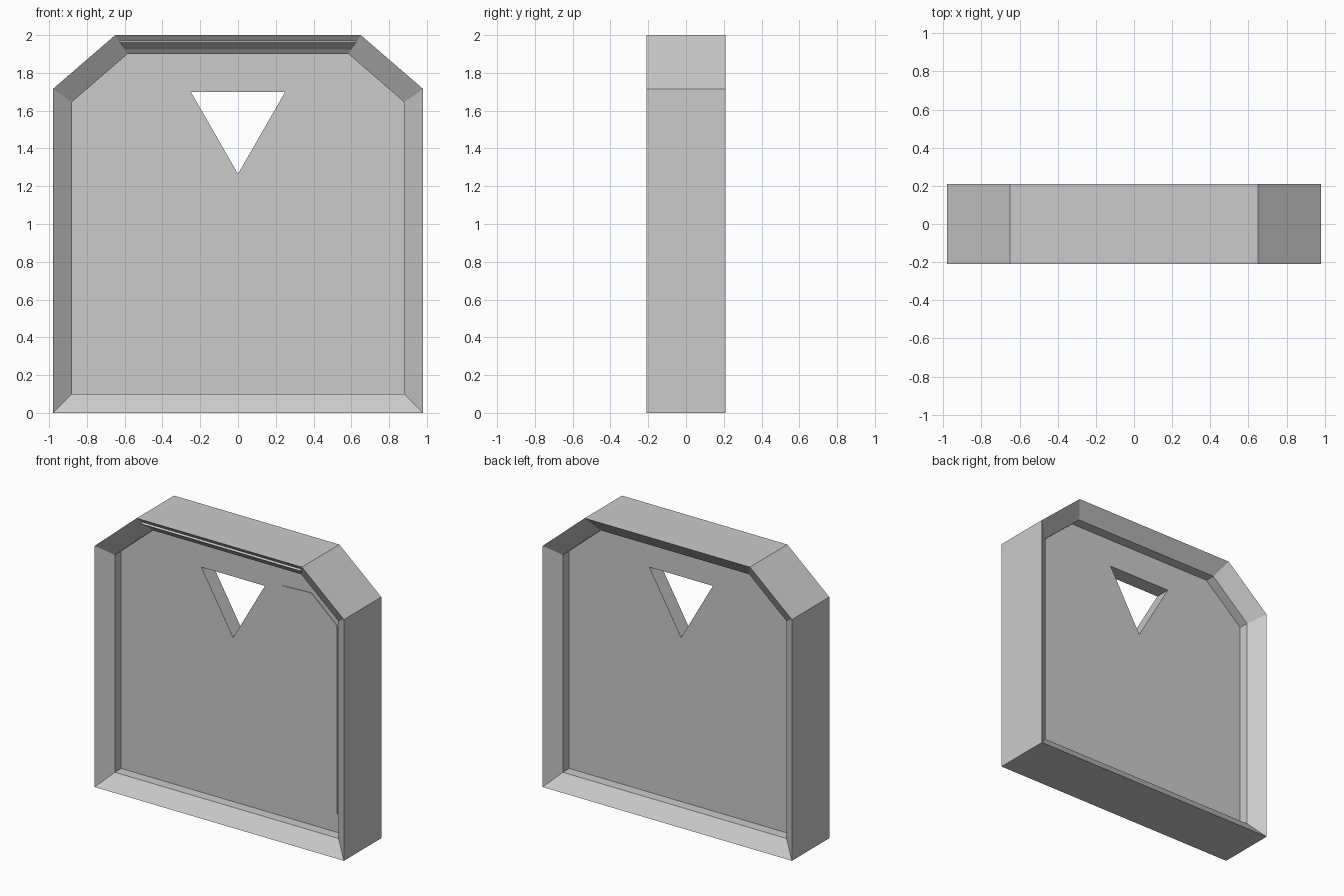
import bpy, bmesh

if "Cube" in bpy.data.objects:
    bpy.data.objects.remove(bpy.data.objects["Cube"])

OUTER = [(-0.98, 0), (0.98, 0), (0.98, 1.715), (0.65, 2), (-0.65, 2), (-0.98, 1.715)]
INNER = [(-0.88, 0.1), (0.88, 0.1), (0.88, 1.645), (0.585, 1.9), (-0.585, 1.9), (-0.88, 1.645)]
HOLE = [(-0.25, 1.7), (0, 1.265), (0.25, 1.7)]
FRONT, LIP, PANEL = -0.21, -0.127, -0.055


def finish(bm, name):
    bmesh.ops.recalc_face_normals(bm, faces=bm.faces)
    mesh = bpy.data.meshes.new(name)
    bm.to_mesh(mesh)
    bm.free()
    obj = bpy.data.objects.new(name, mesh)
    bpy.context.collection.objects.link(obj)
    return obj


def ring(bm, pts, y):
    return [bm.verts.new((x, y, z)) for x, z in pts]


def bridge(bm, a, b):
    for i in range(len(a)):
        j = (i + 1) % len(a)
        bm.faces.new((a[i], a[j], b[j], b[i]))


def loop_edges(bm, ringv):
    result = []
    for i, v in enumerate(ringv):
        w = ringv[(i + 1) % len(ringv)]
        result.append(bm.edges.get((v, w)) or bm.edges.new((v, w)))
    return result


def prism(name, a, b):
    # closed solid between two matching polygons
    bm = bmesh.new()
    va, vb = [bm.verts.new(p) for p in a], [bm.verts.new(p) for p in b]
    bridge(bm, va, vb)
    bm.faces.new(va)
    bm.faces.new(vb)
    return finish(bm, name)


# Frame with bevelled rim, recessed panel on both sides and a triangular hole
bm = bmesh.new()
sides = []
for s in (1, -1):
    rim = ring(bm, OUTER, FRONT * s)
    lip = ring(bm, INNER, LIP * s)
    edge = ring(bm, INNER, PANEL * s)
    hole = ring(bm, HOLE, PANEL * s)
    bridge(bm, rim, lip)
    bridge(bm, lip, edge)
    sides.append((rim, edge, hole))
bridge(bm, sides[0][0], sides[1][0])
bridge(bm, sides[0][2], sides[1][2])
for rim, edge, hole in sides:
    bmesh.ops.triangle_fill(bm, use_beauty=True, use_dissolve=False,
                            edges=loop_edges(bm, edge) + loop_edges(bm, hole))
finish(bm, "frame_panel")

# Thin raised plate on the right half of the front panel
PLATE = [(0.08, 0.23), (0.82, 0.23), (0.82, 1.57), (0.617, 1.75), (0.38, 1.74), (0.08, 1.23)]
prism("raised_plate", [(x, PANEL - 0.004, z) for x, z in PLATE],
      [(x, PANEL + 0.01, z) for x, z in PLATE])

# Small ridge along the top front bevel
RIDGE = [(-0.185, 1.97, 0.63), (-0.194, 1.96, 0.624), (-0.148, 1.925, 0.602)]
prism("top_ridge", [(-x, y, z) for y, z, x in RIDGE], [(x, y, z) for y, z, x in RIDGE])
